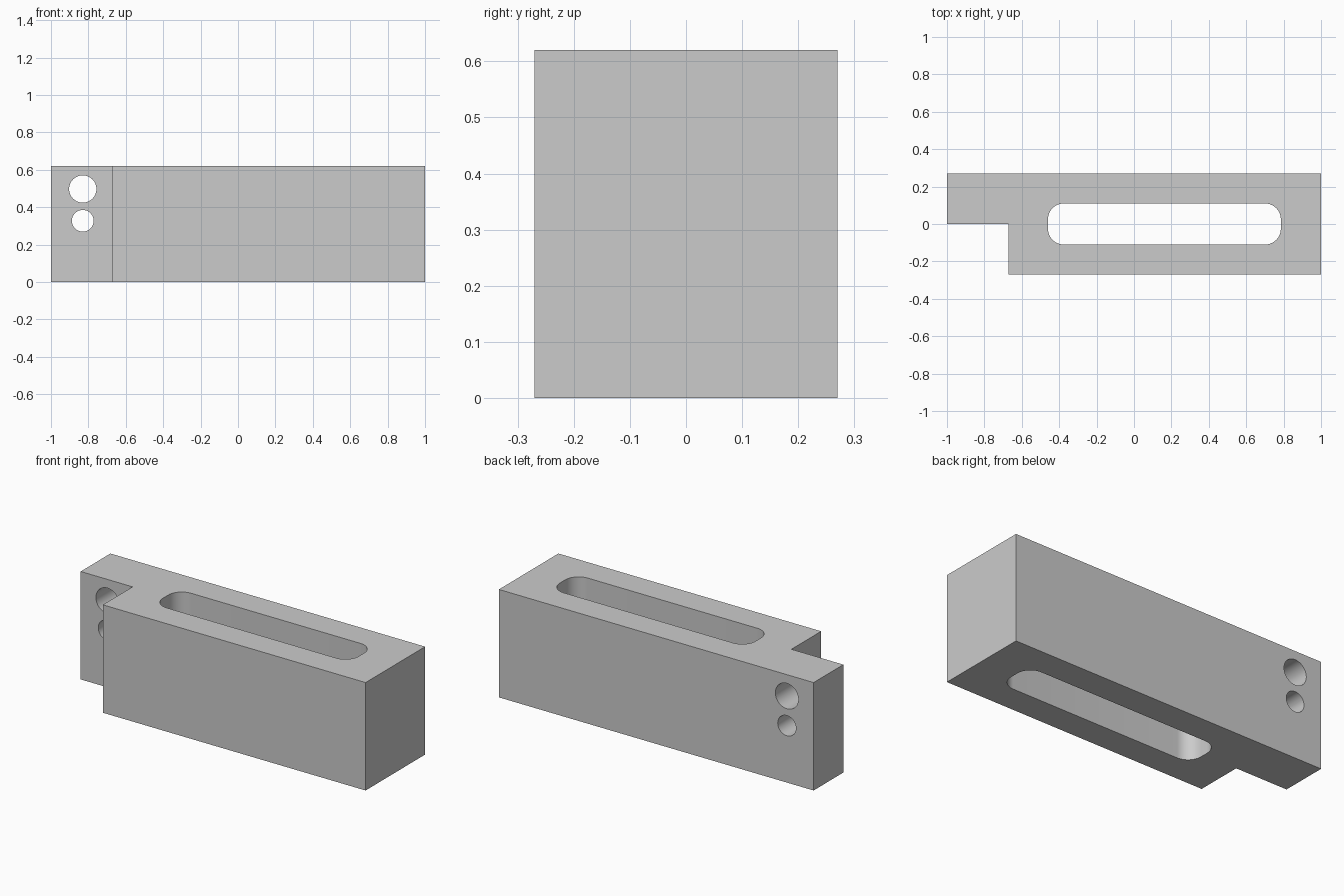
import bpy
import bmesh
from math import cos, sin, pi, radians
from mathutils import Matrix, Vector

cube = bpy.data.objects.get("Cube")
if cube:
    bpy.data.objects.remove(cube, do_unlink=True)

HEIGHT = 0.62
DEPTH = 0.27          # half depth of the block
STEP_X = -0.67        # where the thin tongue begins

# Single grey material
grey = bpy.data.materials.new("plain grey")
grey.use_nodes = True
colour = (0.6, 0.6, 0.6, 1)
grey.diffuse_color = colour
bsdf = next(n for n in grey.node_tree.nodes if n.type == "BSDF_PRINCIPLED")
bsdf.inputs["Base Color"].default_value = colour


def prism(name, outline, z0, z1):
    """Extrude a counter-clockwise xy outline from z0 to z1."""
    bm = bmesh.new()
    face = bm.faces.new([bm.verts.new((x, y, z0)) for x, y in outline])
    out = bmesh.ops.extrude_face_region(bm, geom=[face])
    top = [v for v in out["geom"] if isinstance(v, bmesh.types.BMVert)]
    bmesh.ops.translate(bm, verts=top, vec=(0, 0, z1 - z0))
    bmesh.ops.recalc_face_normals(bm, faces=bm.faces)
    mesh = bpy.data.meshes.new(name)
    bm.to_mesh(mesh)
    bm.free()
    mesh.materials.append(grey)
    obj = bpy.data.objects.new(name, mesh)
    bpy.context.collection.objects.link(obj)
    return obj


def arc(cx, cy, r, start, end, steps):
    return [(cx + r * cos(start + (end - start) * i / steps),
             cy + r * sin(start + (end - start) * i / steps))
            for i in range(steps + 1)]


def rounded_rectangle(x0, x1, y0, y1, r):
    corners = [(x1 - r, y1 - r), (x0 + r, y1 - r), (x0 + r, y0 + r), (x1 - r, y0 + r)]
    return [p for i, (cx, cy) in enumerate(corners)
            for p in arc(cx, cy, r, i * pi / 2, (i + 1) * pi / 2, 12)]


# Stepped block with a thin tongue at one end
block = prism("slotted_block", [
    (STEP_X, -DEPTH), (1, -DEPTH), (1, DEPTH),
    (-1, DEPTH), (-1, 0), (STEP_X, 0)], 0, HEIGHT)

# Rounded slot, cut right through from top to bottom
cutters = [prism("slot_cutter", rounded_rectangle(-0.46, 0.785, -0.11, 0.11, 0.085),
                 -0.1, HEIGHT + 0.1)]

# Two round holes through the tongue, front to back
for name, z, r in (("large_hole_cutter", 0.497, 0.073), ("small_hole_cutter", 0.327, 0.058)):
    hole = prism(name, arc(0, 0, r, 0, 2 * pi, 48)[:-1], -0.4, 0.1)
    hole.data.transform(Matrix.Translation(Vector((-0.83, 0, z))) @ Matrix.Rotation(radians(90), 4, "X"))
    cutters.append(hole)

bpy.ops.object.select_all(action="DESELECT")
block.select_set(True)
bpy.context.view_layer.objects.active = block
for cutter in cutters:
    cutter.hide_render = True
    mod = block.modifiers.new(cutter.name, "BOOLEAN")
    mod.operation = "DIFFERENCE"
    mod.solver = "EXACT"
    mod.object = cutter
    bpy.ops.object.modifier_apply(modifier=mod.name)
    bpy.data.objects.remove(cutter, do_unlink=True)

# Smooth hole walls, keep the machined edges sharp
bpy.ops.object.shade_smooth_by_angle(angle=radians(30))
